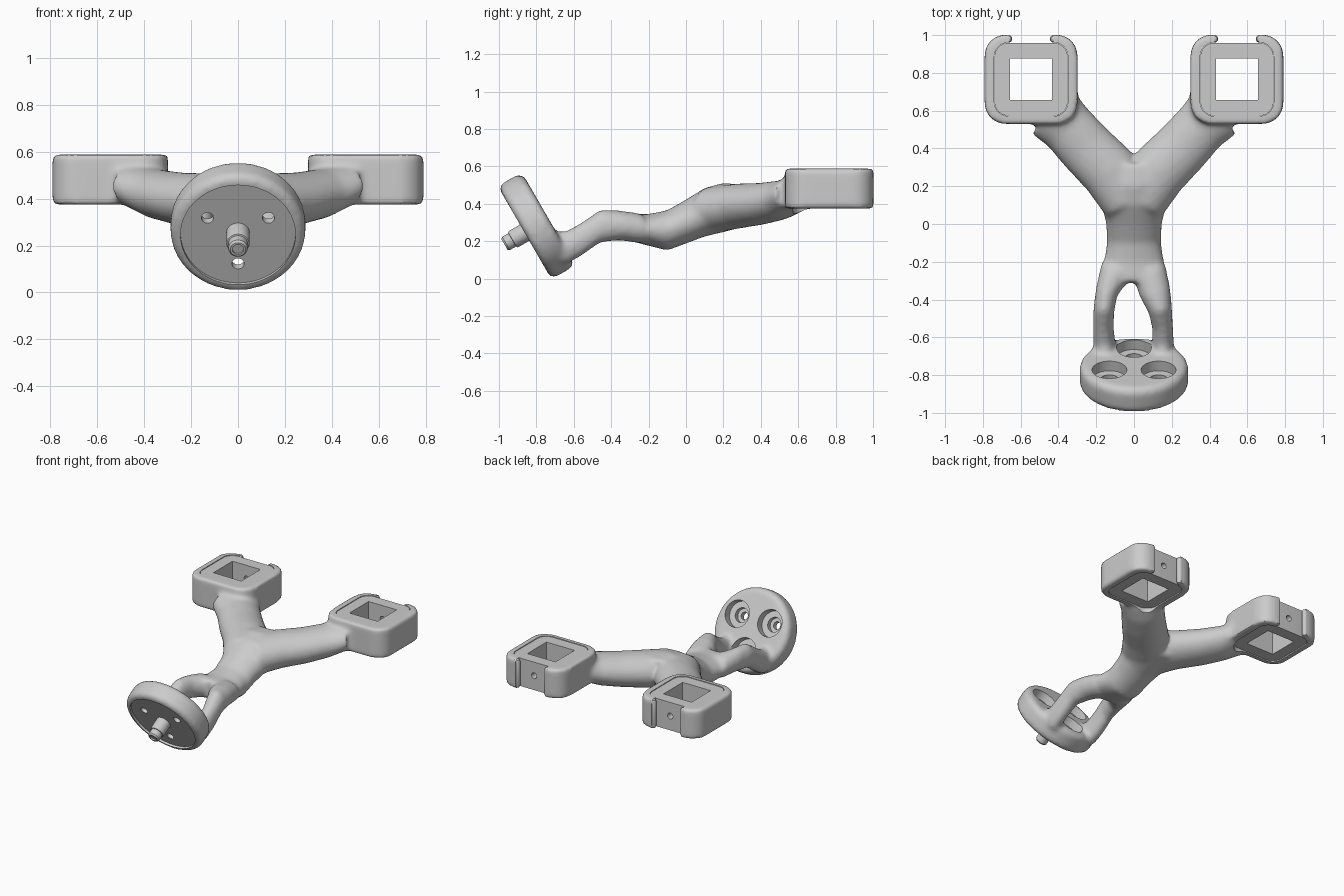
import bpy, bmesh
from math import sin, cos, pi, radians
from mathutils import Matrix, Vector

if "Cube" in bpy.data.objects:
    bpy.data.objects.remove(bpy.data.objects["Cube"])

# frame of the tilted mounting disc: local z points out of its front face
DISC = Matrix.Translation((0, -0.86, 0.247)) @ Matrix.Rotation(radians(120), 4, 'X')
SX, SY = 0.545, 0.766          # socket centre
IDENT = Matrix.Identity(4)


def rings_to_solid(bm, rings):
    vs = [[bm.verts.new(p) for p in r] for r in rings]
    n = len(vs[0])
    for a, b in zip(vs, vs[1:]):
        for i in range(n):
            j = (i + 1) % n
            bm.faces.new((a[i], a[j], b[j], b[i]))
    bm.faces.new(vs[0][::-1])
    bm.faces.new(vs[-1])


def lathe(bm, profile, mat=IDENT, n=48):
    rings_to_solid(bm, [[mat @ Vector((r * cos(2 * pi * i / n), r * sin(2 * pi * i / n), z))
                         for i in range(n)] for r, z in profile])


def prism(bm, cx, cy, hx, hy, rad, z0, z1, seg=10):
    pts = []
    for k, (sx, sy) in enumerate(((1, 1), (-1, 1), (-1, -1), (1, -1))):
        for i in range(seg + 1 if rad else 1):
            a = k * pi / 2 + i / seg * pi / 2
            pts.append((cx + sx * (hx - rad) + rad * cos(a), cy + sy * (hy - rad) + rad * sin(a)))
    rings_to_solid(bm, [[(x, y, z) for x, y in pts] for z in (z0, z1)])


def limb(bm, st, n=32):
    """Tube through stations (x, y, z, half width, half height)."""
    rings = []
    for k, (x, y, z, w, h) in enumerate(st):
        a, b = st[max(k - 1, 0)], st[min(k + 1, len(st) - 1)]
        side = Vector((b[1] - a[1], a[0] - b[0], 0)).normalized()
        rings.append([Vector((x, y, z + h * sin(2 * pi * i / n))) + side * (w * cos(2 * pi * i / n))
                      for i in range(n)])
    rings_to_solid(bm, rings)


def make(name, build):
    bm = bmesh.new()
    build(bm)
    bmesh.ops.recalc_face_normals(bm, faces=bm.faces)
    me = bpy.data.meshes.new(name)
    bm.to_mesh(me)
    bm.free()
    ob = bpy.data.objects.new(name, me)
    bpy.context.collection.objects.link(ob)
    return ob


def finish(ob, cutters=()):
    """Cut, bake the modifiers and shade."""
    for c in cutters:
        m = ob.modifiers.new("cut", 'BOOLEAN')
        m.operation, m.solver, m.object = 'DIFFERENCE', 'EXACT', c
        c.hide_render = True
    dg = bpy.context.evaluated_depsgraph_get()
    dg.update()
    me = bpy.data.meshes.new_from_object(ob.evaluated_get(dg))
    ob.modifiers.clear()
    ob.data = me
    for c in cutters:
        bpy.data.objects.remove(c)
    bpy.ops.object.select_all(action='DESELECT')
    bpy.context.view_layer.objects.active = ob
    ob.select_set(True)
    bpy.ops.object.shade_smooth_by_angle(angle=radians(35))


# organic frame: disc, struts, trunk, arms and socket shells fused together
def frame_parts(bm):
    lathe(bm, [(0.265, -0.145), (0.288, -0.12), (0.288, -0.02), (0.268, 0.004)], DISC, 64)
    limb(bm, [(0.08, -0.24, 0.268, 0.09, 0.08), (0.11, -0.36, 0.285, 0.085, 0.08),
              (0.14, -0.46, 0.28, 0.063, 0.088), (0.153, -0.56, 0.21, 0.055, 0.09),
              (0.152, -0.64, 0.165, 0.058, 0.09), (0.15, -0.72, 0.17, 0.05, 0.08)])
    limb(bm, [(-0.09, -0.24, 0.268, 0.09, 0.08), (-0.145, -0.36, 0.285, 0.06, 0.08),
              (-0.16, -0.46, 0.28, 0.056, 0.088), (-0.162, -0.56, 0.21, 0.056, 0.09),
              (-0.157, -0.64, 0.165, 0.058, 0.09), (-0.15, -0.72, 0.17, 0.05, 0.08)])
    limb(bm, [(0, -0.31, 0.275, 0.16, 0.07), (0, -0.2, 0.26, 0.16, 0.085),
              (0, -0.1, 0.258, 0.143, 0.108), (0, 0, 0.305, 0.148, 0.118),
              (0, 0.1, 0.355, 0.17, 0.13), (0, 0.2, 0.38, 0.2, 0.132),
              (0, 0.32, 0.39, 0.17, 0.11)])
    for s in (1, -1):
        limb(bm, [(s * 0.02, 0.12, 0.365, 0.15, 0.125), (s * 0.13, 0.28, 0.388, 0.155, 0.12),
                  (s * 0.25, 0.4, 0.4, 0.15, 0.112), (s * 0.35, 0.51, 0.42, 0.145, 0.105),
                  (s * 0.43, 0.59, 0.455, 0.16, 0.095)])
        prism(bm, s * SX, SY, 0.246, 0.236, 0.11, 0.375, 0.588)


frame = make("bracket_frame", frame_parts)
rm = frame.modifiers.new("fuse", 'REMESH')
rm.mode, rm.voxel_size, rm.use_smooth_shade = 'VOXEL', 0.013, True
sm = frame.modifiers.new("soften", 'SMOOTH')
sm.factor, sm.iterations = 0.5, 16

# cutters: front recess, stepped screw holes, socket pockets with rear openings
cutters = [make("recess_cutter", lambda bm: lathe(bm, [(0.245, -0.012), (0.245, 0.05)], DISC, 64))]
for deg in (30, 150, 270):
    at = DISC @ Matrix.Translation((0.15 * cos(radians(deg)), 0.15 * sin(radians(deg)), 0))
    cutters.append(make("screw_cutter", lambda bm: lathe(bm, [
        (0.026, 0.05), (0.026, -0.05), (0.05, -0.051), (0.05, -0.085),
        (0.092, -0.086), (0.092, -0.185)], at)))
for s in (1, -1):
    cutters.append(make("pocket_cutter", lambda bm: prism(bm, s * SX, SY, 0.195, 0.195, 0.075, 0.25, 0.75)))
    cutters.append(make("opening_cutter", lambda bm: prism(bm, s * SX, 1.0, 0.118, 0.1, 0, 0.25, 0.75)))
finish(frame, cutters)

# centre pin with a stepped, chamfered tip
pin = make("centre_pin", lambda bm: lathe(bm, [
    (0.05, -0.03), (0.05, 0.07), (0.047, 0.078), (0.041, 0.08), (0.041, 0.118),
    (0.033, 0.128), (0.024, 0.128), (0.024, 0.118)], DISC))
finish(pin)

for s, tag in ((1, "right"), (-1, "left")):
    # square-holed insert sitting in each socket
    insert = make(tag + "_socket_insert",
                  lambda bm: prism(bm, s * SX, SY, 0.193, 0.193, 0.073, 0.382, 0.584))
    square = make("square_cutter", lambda bm: prism(bm, s * SX, SY, 0.112, 0.109, 0, 0.2, 0.8))
    back = Matrix.Translation((s * SX, SY + 0.06, 0.485)) @ Matrix.Rotation(-pi / 2, 4, 'X')
    screw = make("rear_hole_cutter", lambda bm: lathe(bm, [(0.021, 0), (0.021, 0.3)], back, 32))
    finish(insert, [square, screw])
    # rounded ends of the shell beside the rear opening
    for side in (1, -1):
        lip = make(tag + "_socket_lip", lambda bm: lathe(bm, [
            (0.006, 0.378), (0.015, 0.383), (0.02, 0.396), (0.02, 0.567),
            (0.015, 0.58), (0.006, 0.585)],
            Matrix.Translation((s * SX + side * 0.12, 0.98, 0)), 24))
        finish(lip)
